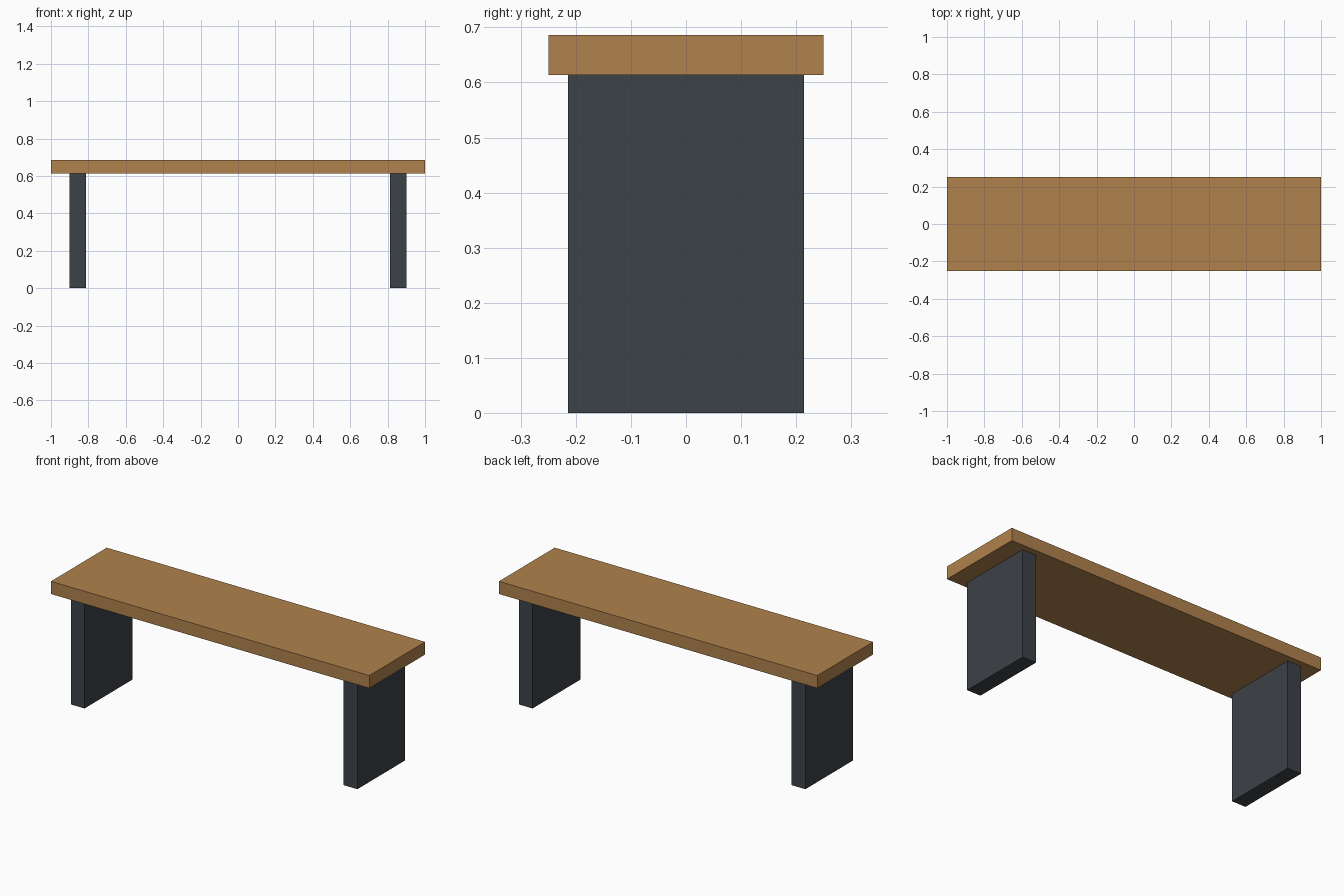
import bpy

if "Cube" in bpy.data.objects:
    bpy.data.objects.remove(bpy.data.objects["Cube"])


def material(name, rgb):
    m = bpy.data.materials.new(name)
    m.diffuse_color = (*rgb, 1.0)
    m.use_nodes = True
    m.node_tree.nodes["Principled BSDF"].inputs["Base Color"].default_value = m.diffuse_color
    return m


def box(name, lo, hi, mat):
    """Axis-aligned box spanning the corners lo and hi."""
    centre = [(a + b) / 2 for a, b in zip(lo, hi)]
    bpy.ops.mesh.primitive_cube_add(size=1, location=centre)
    ob = bpy.context.object
    ob.name = name
    ob.scale = [b - a for a, b in zip(lo, hi)]
    bpy.ops.object.transform_apply(location=False, rotation=False, scale=True)
    ob.data.materials.append(mat)
    return ob


wood = material("warm wood", (0.434, 0.223, 0.075))
metal = material("dark slate", (0.046, 0.054, 0.064))

# Seat plank
SEAT_BOTTOM, SEAT_TOP = 0.614, 0.686
box("seat", (-1, -0.25, SEAT_BOTTOM), (1, 0.25, SEAT_TOP), wood)

# Slab legs, one at each end
LEG_INNER, LEG_OUTER, LEG_HALF_DEPTH = 0.814, 0.90, 0.214
for name, side in (("left_leg", -1), ("right_leg", 1)):
    x0, x1 = sorted((side * LEG_INNER, side * LEG_OUTER))
    box(name, (x0, -LEG_HALF_DEPTH, 0), (x1, LEG_HALF_DEPTH, SEAT_BOTTOM), metal)
